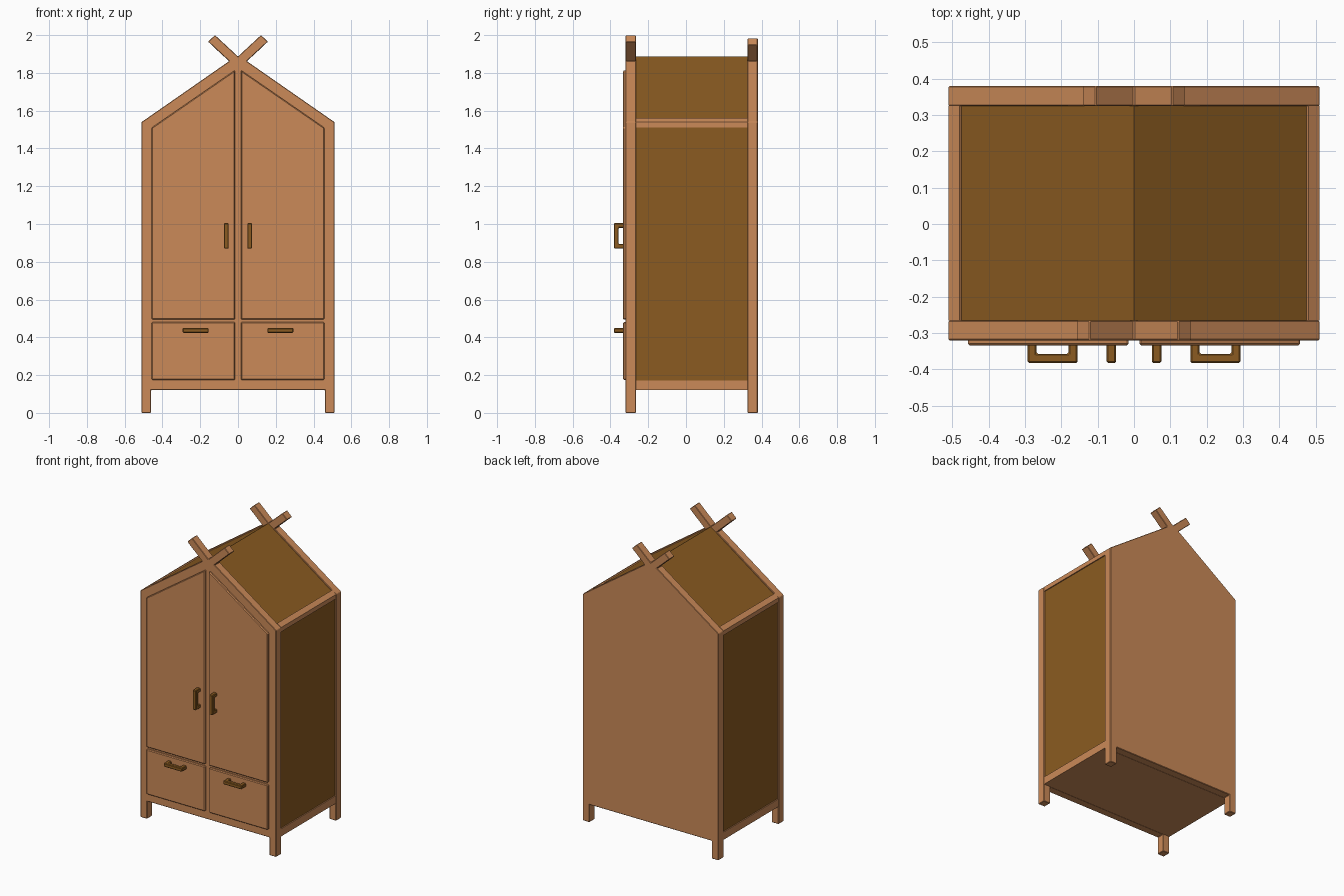
import bpy, bmesh
from mathutils import Vector

if "Cube" in bpy.data.objects:
    bpy.data.objects.remove(bpy.data.objects["Cube"])


def material(name, rgb):
    m = bpy.data.materials.new(name)
    m.diffuse_color = (*rgb, 1)
    m.use_nodes = True
    m.node_tree.nodes["Principled BSDF"].inputs["Base Color"].default_value = m.diffuse_color
    return m


TAN = material("light_wood", (0.597, 0.254, 0.098))
BROWN = material("dark_wood", (0.258, 0.105, 0.015))

# How a 2D profile point (u, v) and depth w map to space per extrusion axis
AXES = {"x": lambda u, v, w: (w, u, v),
        "y": lambda u, v, w: (u, w, v),
        "z": lambda u, v, w: (u, v, w)}


def prism(name, profile, axis, start, end, mat, bevel=0.0):
    """Extrude a flat outline along an axis."""
    bm = bmesh.new()
    place = AXES[axis]
    face = bm.faces.new([bm.verts.new(place(u, v, start)) for u, v in profile])
    out = bmesh.ops.extrude_face_region(bm, geom=[face], use_keep_orig=True)
    verts = [g for g in out["geom"] if isinstance(g, bmesh.types.BMVert)]
    shift = Vector(place(0, 0, end)) - Vector(place(0, 0, start))
    bmesh.ops.translate(bm, verts=verts, vec=shift)
    bmesh.ops.recalc_face_normals(bm, faces=bm.faces)
    mesh = bpy.data.meshes.new(name)
    bm.to_mesh(mesh)
    bm.free()
    mesh.materials.append(mat)
    ob = bpy.data.objects.new(name, mesh)
    bpy.context.collection.objects.link(ob)
    if bevel:
        mod = ob.modifiers.new("soft_edges", "BEVEL")
        mod.width = bevel
        mod.segments = 1
    return ob


def rect(u0, v0, u1, v1):
    return [(u0, v0), (u1, v0), (u1, v1), (u0, v1)]


def mirrored(points, side):
    return [(side * u, v) for u, v in points]


def gable(name, y0, y1, trim):
    """House-shaped end with legs and crossed poles in one outline."""
    half = [(0.46, 0.12), (0.46, 0), (0.51, 0), (0.51, 1.54), (0.047, 1.862),
            (0.158 - trim, 1.965 - trim), (0.122 - trim, 2.0 - trim)]
    left = [(-x, z) for x, z in reversed(half)]
    prism(name, half + [(0, 1.887)] + left, "y", y0, y1, TAN, 0.003)


def handle_profile(a0, a1, y_front, y_back, bar):
    """U-shaped outline: (along, y) points."""
    return [(a0, y_back), (a0, y_front), (a1, y_front), (a1, y_back),
            (a1 - bar, y_back), (a1 - bar, y_front + bar),
            (a0 + bar, y_front + bar), (a0 + bar, y_back)]


# Front and back frames
gable("front_frame", -0.32, -0.265, 0.0)
gable("back_frame", 0.325, 0.38, 0.017)

# Dark side walls and roof, slightly recessed between the frames
prism("side_and_roof_panels",
      [(-0.503, 0.14), (0.503, 0.14), (0.503, 1.535), (0, 1.886), (-0.503, 1.535)],
      "y", -0.29, 0.35, BROWN)

# Floor with the lower side rails
prism("floor", rect(-0.51, 0.12, 0.51, 0.172), "y", -0.266, 0.326, TAN)

for side, tag in ((-1, "left"), (1, "right")):
    # Rail along the eave
    prism(f"{tag}_eave_rail",
          mirrored([(0.46, 1.51), (0.51, 1.51), (0.51, 1.54), (0.48, 1.561),
                    (0.46, 1.54)], side), "y", -0.266, 0.326, TAN)
    # Sloped door and drawer front
    prism(f"{tag}_door",
          mirrored([(0.015, 0.495), (0.457, 0.495), (0.457, 1.51), (0.015, 1.815)], side),
          "y", -0.334, -0.31, TAN, 0.005)
    prism(f"{tag}_drawer", mirrored(rect(0.015, 0.175, 0.457, 0.48), side),
          "y", -0.334, -0.31, TAN, 0.005)
    # Upright door handle
    upright = [(y, z) for z, y in handle_profile(0.87, 1.005, -0.382, -0.33, 0.025)]
    prism(f"{tag}_door_handle", upright, "x", side * 0.049, side * 0.075, BROWN, 0.004)
    # Level drawer handle
    prism(f"{tag}_drawer_handle",
          mirrored(handle_profile(0.155, 0.293, -0.382, -0.33, 0.025), side),
          "z", 0.424, 0.449, BROWN, 0.004)
